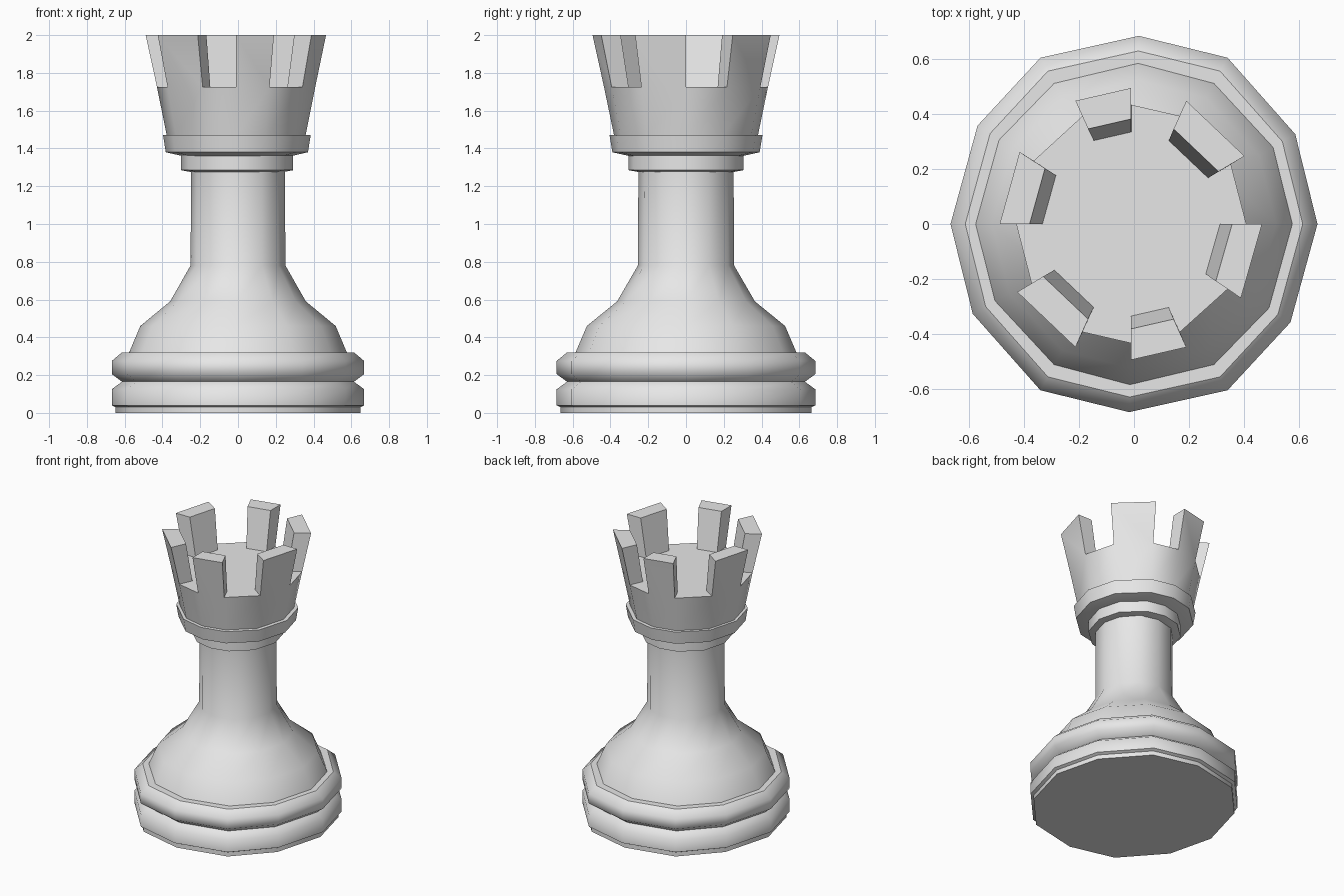
import bpy, bmesh
from math import radians, cos, sin

cube = bpy.data.objects.get("Cube")
if cube:
    bpy.data.objects.remove(cube, do_unlink=True)

grey = bpy.data.materials.new("pale_grey")
grey.use_nodes = True
colour = (0.8, 0.8, 0.8, 1)
grey.diffuse_color = colour
grey.node_tree.nodes["Principled BSDF"].inputs["Base Color"].default_value = colour

# Slightly uneven twelve-sided outlines: corner angles in degrees
BASE = [30 * k - 1.5 * (k % 2) for k in range(12)]
HEAD = [0, 30, 65, 90, 115, 148, 180, 210, 245, 270, 295, 327]


def lathe(profile, angles, squash, shift=0.0, bulge=1.0, sharp=()):
    """Stack of rings from (radius, height) pairs, capped at both ends."""
    bm = bmesh.new()
    rings = []
    for r, z in profile:
        ring = []
        for k, a in enumerate(angles):
            s = r * (bulge if k % 6 in (2, 4) else 1.0)
            x, y = s * cos(radians(a)), s * sin(radians(a))
            ring.append(bm.verts.new((x * squash + shift, y, z)))
        rings.append(ring)
    n = len(angles)
    bands = []
    for low, high in zip(rings, rings[1:]):
        bands.append([bm.faces.new((low[k], low[(k + 1) % n], high[(k + 1) % n], high[k]))
                      for k in range(n)])
    bm.faces.new(rings[0][::-1])
    bm.faces.new(rings[-1])
    for i in sharp:
        for k in range(n):
            bm.edges.get((rings[i][k], rings[i][(k + 1) % n])).smooth = False
    return bm, bands


def finish(name, bm, angle):
    bmesh.ops.recalc_face_normals(bm, faces=bm.faces)
    mesh = bpy.data.meshes.new(name)
    bm.to_mesh(mesh)
    bm.free()
    mesh.materials.append(grey)
    ob = bpy.data.objects.new(name, mesh)
    bpy.context.collection.objects.link(ob)
    bpy.ops.object.select_all(action='DESELECT')
    ob.select_set(True)
    bpy.context.view_layer.objects.active = ob
    bpy.ops.object.shade_smooth_by_angle(angle=radians(angle))


# Two rounded foot rings
foot = [(0.665, 0), (0.665, 0.03), (0.685, 0.04), (0.685, 0.125), (0.63, 0.165),
        (0.685, 0.205), (0.685, 0.275), (0.63, 0.32)]
bm, _ = lathe(foot, BASE, 0.975, bulge=1.02, sharp=(1, 7))
finish("foot", bm, 60)

# Bell-shaped body running up into the shaft
body = [(0.59, 0.31), (0.585, 0.32), (0.525, 0.46), (0.365, 0.59), (0.255, 0.78), (0.252, 1.29)]
bm, _ = lathe(body, BASE, 0.985, bulge=1.01)
finish("body", bm, 50)

# Collar rings under the head
neck = [(0.25, 1.275), (0.305, 1.285), (0.305, 1.365)]
bm, _ = lathe(neck, HEAD, 0.975, shift=-0.005)
finish("neck_ring", bm, 42)
collar = [(0.3, 1.36), (0.39, 1.38), (0.405, 1.47)]
bm, _ = lathe(collar, HEAD, 0.965, shift=-0.006)
finish("collar", bm, 42)

# Flared head: every other rim face is raised into a battlement
tower = [(0.38, 1.465), (0.434, 1.725), (0.335, 1.725)]
bm, bands = lathe(tower, HEAD, 0.965, shift=-0.01)
raised = bmesh.ops.extrude_discrete_faces(bm, faces=bands[1][1::2])["faces"]
for v in {v for f in raised for v in f.verts}:
    v.co.x *= 1.14
    v.co.y *= 1.14
    v.co.z = 2.0
finish("head", bm, 42)
